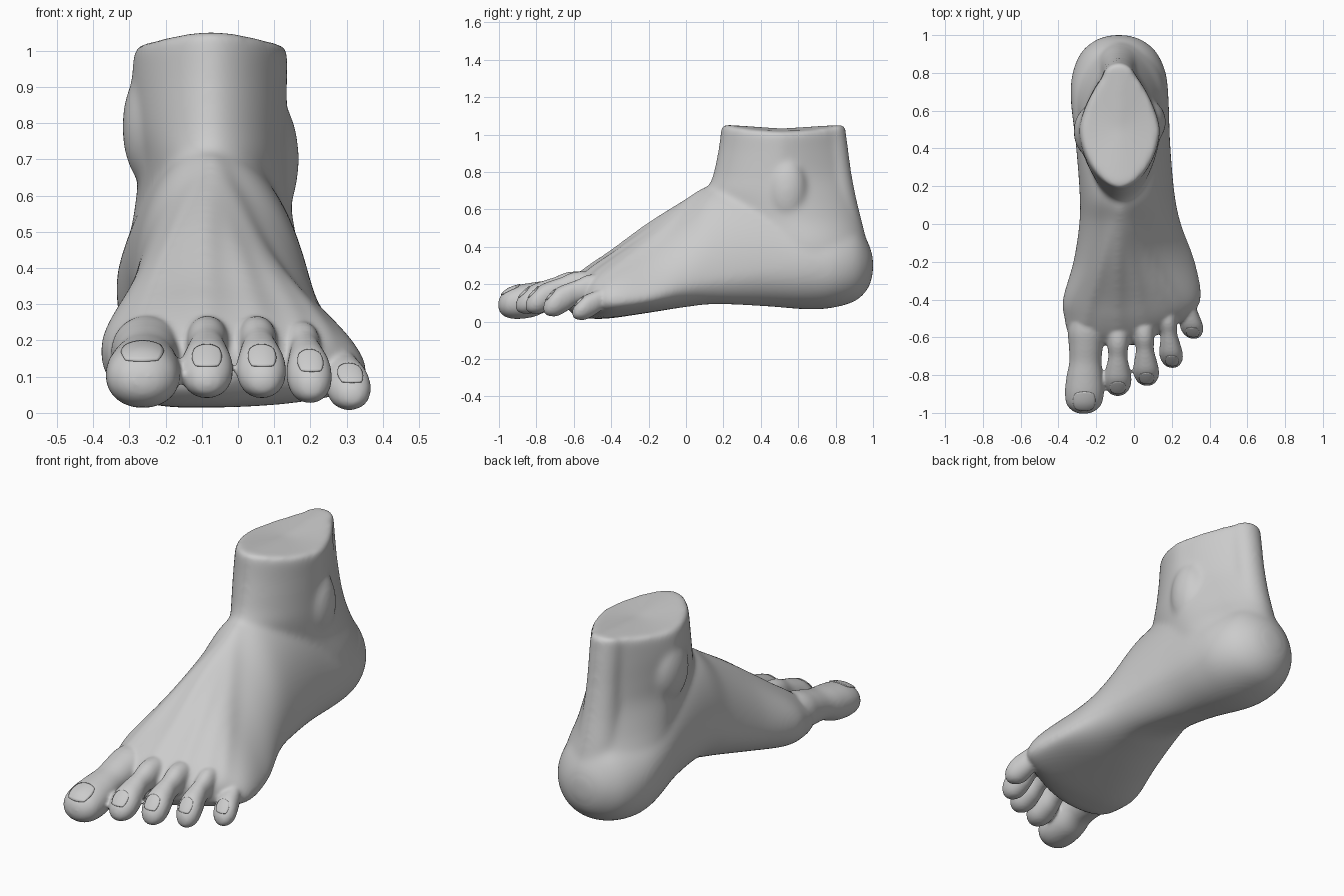
import bpy, bmesh, math
from mathutils import Vector

if "Cube" in bpy.data.objects:
    bpy.data.objects.remove(bpy.data.objects["Cube"])

skin = bpy.data.materials.new("plaster grey")
skin.diffuse_color = (0.6, 0.6, 0.6, 1)
skin.use_nodes = True
skin.node_tree.nodes["Principled BSDF"].inputs["Base Color"].default_value = skin.diffuse_color


def smooth_rows(rows, steps):
    """Catmull-Rom resampling of a table of stations."""
    out = []
    for i in range(len(rows) - 1):
        p = [rows[max(i - 1, 0)], rows[i], rows[i + 1], rows[min(i + 2, len(rows) - 1)]]
        for k in range(steps):
            t = k / steps
            out.append([0.5 * (2 * b + (c - a) * t + (2 * a - 5 * b + 4 * c - d) * t * t
                               + (3 * b - a - 3 * c + d) * t ** 3) for a, b, c, d in zip(*p)])
    return out + [list(rows[-1])]


def oval(xl, xr, xt, xb, top, left, right, bot, nt, nb, n=96, ntr=None):
    """Closed outline of four superellipse quarters through its four extreme points."""
    pts = []
    for i in range(n):
        a = 2 * math.pi * i / n
        c, s = math.cos(a), math.sin(a)
        e = 2 / (((ntr or nt) if c >= 0 else nt) if s >= 0 else nb)
        mid, end = (xt, top) if s >= 0 else (xb, bot)
        side, h = (xr, right) if c >= 0 else (xl, left)
        pts.append((mid + (side - mid) * abs(c) ** e, h + (end - h) * abs(s) ** e))
    return pts


def loft(bm, rings):
    loops = [[bm.verts.new(p) for p in r] for r in rings]
    n = len(loops[0])
    for a, b in zip(loops, loops[1:]):
        for i in range(n):
            bm.faces.new((a[i], a[(i + 1) % n], b[(i + 1) % n], b[i]))
    for loop in (loops[0], loops[-1]):
        c = bm.verts.new(sum((v.co for v in loop), Vector()) / n)
        for i in range(n):
            bm.faces.new((loop[i], loop[(i + 1) % n], c))


def ball(bm, loc, size):
    r = bmesh.ops.create_uvsphere(bm, u_segments=32, v_segments=20, radius=1)
    for v in r["verts"]:
        v.co = Vector(loc) + Vector([a * b for a, b in zip(v.co, size)])


def finish(bm, name):
    bmesh.ops.recalc_face_normals(bm, faces=bm.faces)
    me = bpy.data.meshes.new(name)
    bm.to_mesh(me)
    bm.free()
    me.materials.append(skin)
    me.polygons.foreach_set("use_smooth", [True] * len(me.polygons))
    ob = bpy.data.objects.new(name, me)
    bpy.context.collection.objects.link(ob)
    return ob


def fuse(ob, voxel, iterations):
    m = ob.modifiers.new("fuse", 'REMESH')
    m.mode, m.voxel_size, m.use_smooth_shade = 'VOXEL', voxel, True
    m = ob.modifiers.new("soften", 'SMOOTH')
    m.factor, m.iterations = .5, iterations


body = bmesh.new()

# Heel, arch and ball: y, xl, xr, x top, x bottom, z top, z left, z right, z bottom, n bottom
BODY = [
    (1.00, -.12, -.04, -.08, -.08, .34, .30, .30, .26, 2.0),
    (.975, -.20, .04, -.08, -.08, .42, .30, .30, .18, 2.0),
    (.91, -.278, .118, -.08, -.08, .51, .30, .30, .113, 2.1),
    (.80, -.325, .168, -.08, -.08, .55, .32, .30, .077, 2.2),
    (.66, -.335, .183, -.08, -.07, .60, .36, .30, .065, 2.2),
    (.42, -.308, .192, -.08, .00, .72, .40, .28, .082, 2.0),
    (.16, -.288, .215, -.08, .07, .735, .36, .23, .093, 1.9),
    (.00, -.29, .25, -.08, .05, .643, .29, .19, .078, 2.0),
    (-.20, -.321, .325, -.10, -.02, .52, .22, .13, .047, 2.2),
    (-.40, -.377, .355, -.13, -.10, .375, .18, .11, .018, 2.4),
    (-.50, -.368, .275, -.14, -.14, .31, .165, .13, .015, 2.4),
    (-.58, -.35, .14, -.15, -.15, .25, .15, .15, .025, 2.3),
    (-.64, -.30, .03, -.15, -.15, .19, .14, .15, .07, 2.0)]

# Toes: tip x, tip y, root x, root y, half width, lift of the whole toe
TOES = [(-.266, -1.003, -.25, -.50, .103, 0), (-.086, -.910, -.085, -.47, .072, .006),
        (.069, -.857, .045, -.45, .068, .006), (.204, -.762, .165, -.38, .062, -.008),
        (.317, -.608, .25, -.25, .061, -.026)]

rings = []
for y, *q, nb in smooth_rows(BODY, 8):
    ring = []
    hollow = 1.9 - .55 * math.exp(-((y + .14) / .24) ** 2)
    for x, z in oval(*q, 1.9, nb, ntr=hollow):
        # Tendon ridges fanning from the ankle to the toe roots
        f = (.12 - y) / .6
        if 0 < f < 1.2 and z > q[5]:
            for tip in TOES:
                tx = -.08 + (tip[2] + .08) * f
                z += .017 * math.sin(min(f, 1) * math.pi * .75) * math.exp(-((x - tx) / .03) ** 2)
        ring.append((x, y, z))
    rings.append(ring)
loft(body, rings)


def rim(y, z):
    """Raise the front and back of the cut at the top of the shin."""
    return z + .035 * max(0, (z - .8) / .21) * ((y - .52) / .32) ** 2


# Ankle and shin: z, y front, y back, xl, xr, y widest, n back
SHIN = [(.25, .35, .985, -.325, .175, .66, 2.0), (.42, .25, .967, -.312, .172, .64, 1.9),
        (.55, .16, .938, -.288, .150, .58, 1.65), (.68, .112, .908, -.275, .142, .53, 1.45),
        (.78, .143, .888, -.288, .136, .5, 1.38), (.90, .173, .868, -.294, .136, .5, 1.38),
        (.99, .186, .856, -.288, .137, .5, 1.42), (1.016, .194, .85, -.28, .13, .5, 1.42)]
loft(body, [[(x, y, rim(y, z)) for x, y in oval(xl, xr, -.075, -.075, yb, yw, yw, yf, nb, 1.75)]
            for z, yf, yb, xl, xr, yw, nb in smooth_rows(SHIN, 6)])

# Heel cord running down the back of the shin: z, y back, radius
CORD = [(.35, .975, .14), (.5, .948, .115), (.65, .912, .095), (.8, .884, .086),
        (.9, .868, .086), (1.016, .85, .088)]
loft(body, [[(x, y, rim(y, z)) for x, y in oval(-.08 - r, -.08 + r, -.08, -.08, yb, yb - r, yb - r,
                                                yb - 2 * r, 2, 2)]
            for z, yb, r in smooth_rows(CORD, 6)])

# Ankle bones
ball(body, (-.235, .49, .79), (.085, .13, .17))
ball(body, (.085, .54, .70), (.084, .11, .18))

# Blend the body softly before the toes are added
body_ob = finish(body, "foot_body")
fuse(body_ob, .012, 18)
foot = bmesh.new()
foot.from_object(body_ob, bpy.context.evaluated_depsgraph_get())
bpy.data.objects.remove(body_ob)

# Toe profiles: position along toe, width factor, centre z, half height
SMALL = [(0, .2, .08, .015), (.03, .58, .084, .038), (.10, .9, .096, .06), (.2, 1, .114, .076),
         (.34, .86, .140, .073), (.47, .7, .167, .064), (.62, .78, .187, .07),
         (.8, .85, .185, .075), (1, .7, .18, .055)]
BIG = [(0, .25, .09, .02), (.03, .6, .092, .05), (.1, .9, .097, .077), (.22, 1, .105, .091),
       (.38, .95, .118, .092), (.54, .83, .140, .082), (.7, .87, .155, .09),
       (.85, .95, .165, .1), (1, .9, .17, .1)]


def toe_stations(i):
    tx, ty, rx, ry, w, dz = TOES[i]
    for s, f, zc, h in smooth_rows(SMALL if i else BIG, 8):
        k = 1 if i < 4 else .87
        yield s, tx + (rx - tx) * s, ty + (ry - ty) * s, w * f, (zc + dz) * k, h * k


for i in range(5):
    loft(foot, [[(px, y, pz) for px, pz in oval(x - w, x + w, x, x, z + h, z, z, z - h, 2.1, 2.1, 40)]
                for s, x, y, w, z, h in toe_stations(i)])

# Fuse body and toes into one skin
foot_ob = finish(foot, "foot")
fuse(foot_ob, .0085, 7)

# Toenails: rounded patches laid on the toe tips
for i in range(5):
    st = list(toe_stations(i))
    tx, ty, rx, ry, wid, _ = TOES[i]
    s0, s1 = (.03, .23) if i == 0 else (.03, .17)
    bm = bmesh.new()
    n = 12
    grid = []
    for r in range(n + 1):
        row = []
        for c in range(n + 1):
            u, v = 2 * c / n - 1, 2 * r / n - 1
            a = u * math.sqrt(1 - v * v * .35) * .56
            s = s0 + (s1 - s0) * (v * math.sqrt(1 - u * u * .35) + 1) / 2
            lo = max((q for q in st if q[0] <= s), key=lambda q: q[0])
            hi = min((q for q in st if q[0] > s), key=lambda q: q[0])
            t = (s - lo[0]) / (hi[0] - lo[0])
            _, x, y, w, z, h = [p + (q - p) * t for p, q in zip(lo, hi)]
            row.append(bm.verts.new((x + wid * a, y, z + h * math.sqrt(1 - a * a))))
        grid.append(row)
    for r in range(n):
        for c in range(n):
            bm.faces.new((grid[r][c], grid[r][c + 1], grid[r + 1][c + 1], grid[r + 1][c]))
    nail = finish(bm, "toenail_%d" % (i + 1))
    m = nail.modifiers.new("lay", 'SHRINKWRAP')
    m.target, m.wrap_method, m.wrap_mode, m.offset = foot_ob, 'NEAREST_SURFACEPOINT', 'ABOVE_SURFACE', .001
    m = nail.modifiers.new("thickness", 'SOLIDIFY')
    m.thickness, m.offset = .007, 0
